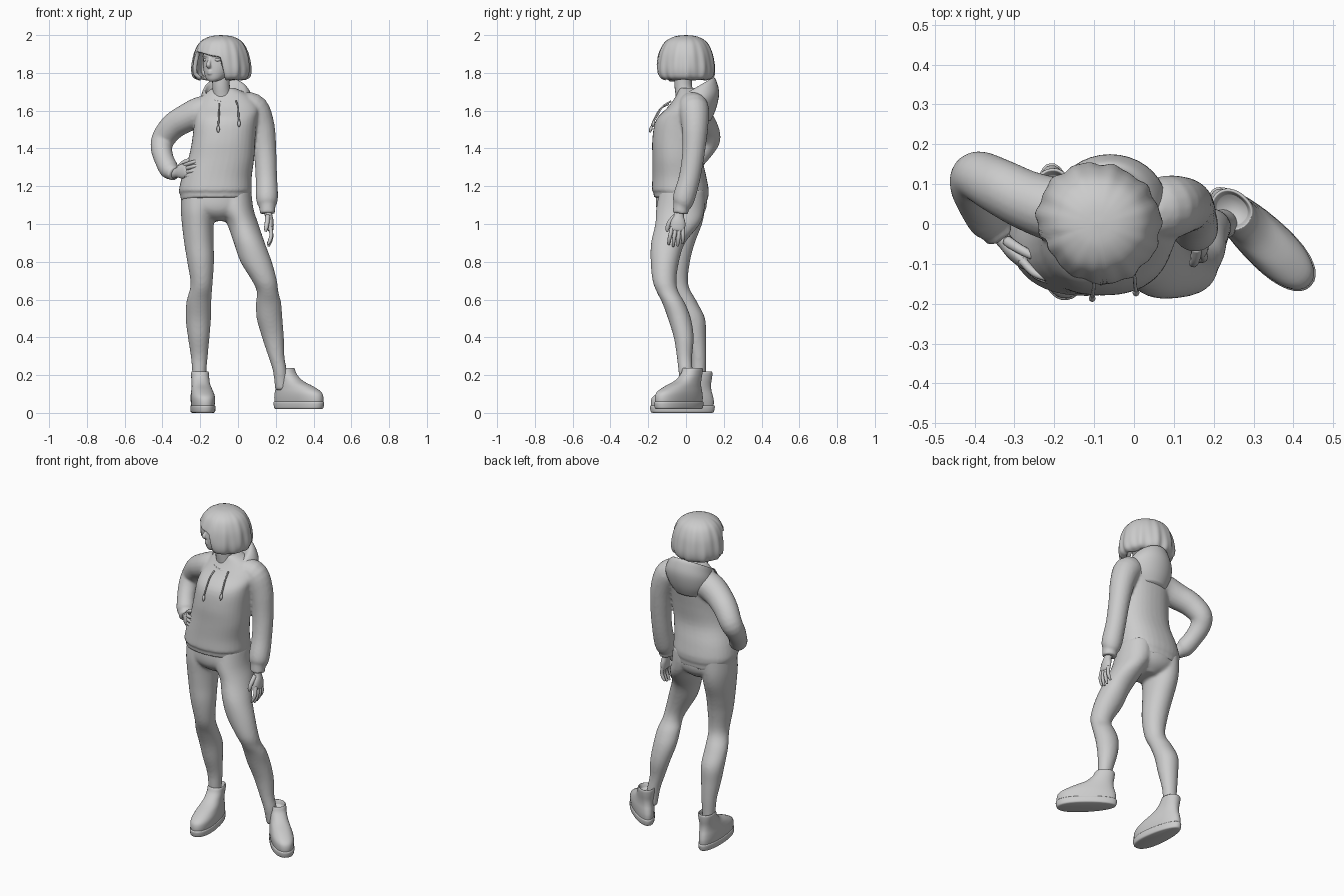
import bpy, bmesh
from math import sin, cos, pi, radians, degrees
from mathutils import Vector as V, Matrix


def spline(rows, n=4):
    """Catmull-Rom through rows of equal length."""
    out = []
    for i in range(len(rows) - 1):
        a, b, c, d = (rows[max(0, min(len(rows) - 1, i + k))] for k in (-1, 0, 1, 2))
        for s in range(n):
            t = s / n
            out.append([0.5 * (2 * q + (r - p) * t + (2 * p - 5 * q + 4 * r - w) * t * t
                        + (3 * q - p - 3 * r + w) * t ** 3) for p, q, r, w in zip(a, b, c, d)])
    return out + [list(rows[-1])]


def flat(rows, seg=36, power=1.0, taper=None):
    """Stacked rings: cx, cy, z, rx, ry, optional tilt about x."""
    rings = []
    for r in spline(rows):
        tilt = radians(r[5]) if len(r) > 5 else 0
        ring = []
        for k in range(seg):
            c, s = cos(2 * pi * k / seg), sin(2 * pi * k / seg)
            c, s = ((abs(v) ** power) * (1 if v > 0 else -1) for v in (c, s))
            y = r[4] * s
            w = 1 - taper * y if taper else 1
            ring.append(V((r[0] + r[3] * c * w, r[1] + y * cos(tilt), r[2] + y * sin(tilt))))
        rings.append(ring)
    return rings


def tube(rows, ref=(0, 1, 0), seg=20):
    """Rings along a path: x, y, z, radius along ref, optional other radius."""
    rows = spline(rows)
    pts = [V(r[:3]) for r in rows]
    rings = []
    for i, r in enumerate(rows):
        t = (pts[min(i + 1, len(pts) - 1)] - pts[max(i - 1, 0)]).normalized()
        u = V(ref)
        u = (u - t * u.dot(t)).normalized()
        v = t.cross(u)
        rings.append([pts[i] + u * r[3] * cos(2 * pi * k / seg) + v * r[-1] * sin(2 * pi * k / seg)
                      for k in range(seg)])
    return rings


def build(name, parts, voxel=0, smooth=5, matrix=Matrix()):
    """Skin every ring set, optionally fuse them into one soft surface."""
    bm = bmesh.new()
    for rings in parts:
        vs = [[bm.verts.new(p) for p in ring] for ring in rings]
        n = len(vs[0])
        for a, b in zip(vs, vs[1:]):
            for k in range(n):
                bm.faces.new((a[k], a[(k + 1) % n], b[(k + 1) % n], b[k]))
        bm.faces.new(vs[0])
        bm.faces.new(vs[-1])
    return finish(name, bm, voxel, smooth, matrix)


def finish(name, bm, voxel=0, smooth=5, matrix=Matrix()):
    bmesh.ops.recalc_face_normals(bm, faces=bm.faces)
    me = bpy.data.meshes.new(name)
    bm.to_mesh(me)
    bm.free()
    me.polygons.foreach_set("use_smooth", [True] * len(me.polygons))
    ob = bpy.data.objects.new(name, me)
    ob.matrix_world = matrix
    bpy.context.collection.objects.link(ob)
    if voxel:
        m = ob.modifiers.new("fuse", 'REMESH')
        m.mode, m.voxel_size, m.use_smooth_shade = 'VOXEL', voxel, True
        m = ob.modifiers.new("soften", 'SMOOTH')
        m.factor, m.iterations = 0.5, smooth
    return ob


# Leggings: pelvis and two legs
pelvis = flat([(-.115, -.025, 1.2, .17, .13), (-.115, -.025, 1.1, .185, .135),
               (-.11, -.025, 1.05, .14, .115), (-.1, -.025, 1.015, .05, .07)])
right_leg = flat([(-.21, -.02, 1.18, .09, .12), (-.213, -.025, 1.08, .09, .125), (-.213, -.03, 1.0, .084, .115),
                  (-.207, -.045, .9, .078, .092), (-.198, -.055, .8, .071, .076), (-.193, -.048, .68, .058, .06),
                  (-.207, -.005, .59, .066, .062), (-.21, .035, .5, .067, .066), (-.208, .05, .4, .057, .056),
                  (-.205, .066, .3, .045, .042), (-.205, .068, .22, .038, .038), (-.205, .068, .12, .035, .035)])
left_leg = flat([(-.02, -.02, 1.18, .09, .12), (-.01, -.03, 1.08, .092, .128), (.025, -.045, 1.0, .083, .118),
                 (.06, -.095, .9, .082, .09), (.096, -.112, .8, .083, .075), (.14, -.114, .7, .066, .063),
                 (.157, -.097, .64, .057, .058), (.162, -.065, .58, .067, .06), (.167, -.035, .5, .068, .061),
                 (.185, -.012, .4, .058, .053), (.203, -.008, .3, .043, .041), (.222, -.002, .22, .037, .038),
                 (.232, .01, .12, .035, .035)])
build("leggings", [pelvis, right_leg, left_leg], voxel=.009, smooth=6)

# Hoodie: torso with both sleeves and gathered cuffs
torso = flat([(-.12, -.03, 1.12, .182, .142, -9), (-.12, -.03, 1.155, .186, .145, -9),
              (-.12, -.03, 1.175, .193, .151, -8), (-.112, -.035, 1.25, .185, .143, -4),
              (-.088, -.045, 1.35, .174, .133), (-.075, -.04, 1.45, .167, .138),
              (-.065, -.022, 1.55, .166, .137), (-.052, .015, 1.62, .165, .11),
              (-.06, .03, 1.68, .125, .082), (-.075, .02, 1.72, .06, .055)], power=.88)
left_sleeve = tube([(.03, .03, 1.625, .075), (.085, .042, 1.605, .08), (.125, .047, 1.51, .07),
                    (.143, .04, 1.38, .06), (.15, .02, 1.25, .057), (.153, -.008, 1.15, .059),
                    (.154, -.018, 1.11, .053), (.155, -.025, 1.09, .043), (.156, -.03, 1.055, .041)])
right_sleeve = tube([(-.1, .03, 1.6, .085), (-.19, .035, 1.595, .082), (-.27, .06, 1.562, .075),
                     (-.34, .095, 1.52, .07), (-.393, .12, 1.455, .063), (-.405, .095, 1.4, .057),
                     (-.39, .05, 1.34, .052), (-.365, .01, 1.29, .052), (-.35, -.01, 1.275, .042),
                     (-.335, -.03, 1.265, .039)], ref=(-.45, -.8, .5))
build("hoodie", [torso, left_sleeve, right_sleeve], voxel=.008, smooth=4)

# Lowered hood with a rolled rim around the neck
build("hood", [flat([(-.07, .06, 1.54, .09, .07, 5), (-.065, .055, 1.585, .125, .105, 12),
                     (-.06, .05, 1.64, .142, .135, 22), (-.062, .042, 1.685, .13, .138, 28),
                     (-.068, .036, 1.71, .112, .13, 30), (-.074, .03, 1.705, .096, .115, 30),
                     (-.08, .02, 1.67, .08, .085, 26), (-.085, .01, 1.63, .06, .055, 15)])])

# Drawstrings with tips
for name, pts in (("right_drawstring", [(-.1, -.09, 1.635), (-.1, -.135, 1.61), (-.102, -.168, 1.555), (-.105, -.182, 1.52)]),
                  ("left_drawstring", [(-.01, -.08, 1.65), (0, -.125, 1.62), (.003, -.155, 1.57), (.005, -.168, 1.55)])):
    end = pts[-1]
    tip = [(end[0], end[1] - .003 * k, end[2] - .012 * k, r) for k, r in enumerate((.004, .008, .008, .003))]
    build(name, [tube([p + (.0045,) for p in pts], ref=(1, 0, 0), seg=8), tube(tip, ref=(1, 0, 0), seg=8)])


# Hands: palm, four curled fingers and a thumb
def hand(name, wrist, d, u, curl):
    w, d, u = V(wrist), V(d).normalized(), V(u)
    u = (u - d * u.dot(d)).normalized()
    n = d.cross(u) * curl

    def at(a, b, c, *r):
        return tuple(w + d * a + u * b + n * c) + r
    parts = [tube([at(-.03, 0, 0, .026, .023), at(.02, 0, 0, .026, .02), at(.055, 0, 0, .038, .02),
                   at(.09, 0, .004, .04, .017), at(.103, 0, .006, .034, .012)], ref=u)]
    for i in range(4):
        o, length = (1.5 - i) * .02, (.078, .085, .08, .064)[i]
        parts.append(tube([at(.085, o * .95, .003, .011), at(.1 + length * .35, o * 1.1, .006, .0105),
                           at(.1 + length * .7, o * 1.2, .018, .0095),
                           at(.098 + length, o * 1.2, .034, .006)], ref=u, seg=10))
    parts.append(tube([at(.025, .02, .005, .014), at(.06, .045, .015, .0125),
                       at(.09, .053, .026, .011), at(.108, .052, .032, .006)], ref=n, seg=10))
    build(name, parts)


hand("left_hand", (.158, -.035, 1.065), (.2, -.12, -1), (0, -1, 0), 1)
hand("right_hand", (-.335, -.03, 1.268), (.62, -.76, .17), (0, 0, 1), -1)

# Shoes: upper and sole sharing one outline
for side, x, y, z, turn in (("right", -.2, .07, 0, 7), ("left", .255, .027, .02, 46)):
    place = Matrix.Translation((x, y, z)) @ Matrix.Rotation(radians(turn), 4, 'Z')
    build(side + "_shoe", [flat([(0, -.09, .02, .055, .165), (0, -.09, .06, .06, .168), (0, -.085, .09, .06, .158),
                                 (0, -.06, .12, .054, .125), (0, -.022, .15, .048, .085), (0, .004, .185, .047, .064),
                                 (0, .013, .212, .047, .057), (0, .013, .217, .04, .05), (0, .013, .19, .034, .04)],
                                power=.9, taper=.9)], matrix=place)
    build(side + "_sole", [flat([(0, -.09, 0, .052, .158), (0, -.09, .006, .06, .168), (0, -.09, .032, .062, .173),
                                 (0, -.09, .04, .058, .168)], power=.9, taper=.9)], matrix=place)

# Neck
build("neck", [tube([(-.08, .01, 1.6, .06), (-.085, -.005, 1.68, .05), (-.09, -.015, 1.74, .046),
                     (-.09, -.01, 1.82, .05)])])

# Head: skull and jaw with nose, lips and brow fused in, turned to one side
turned = Matrix.Translation((-.09, 0, 0)) @ Matrix.Rotation(radians(-32), 4, 'Z')
skull = flat([(0, -.082, 1.755, .02, .018), (0, -.066, 1.768, .043, .043), (0, -.04, 1.795, .064, .075),
              (0, -.018, 1.83, .079, .098), (0, -.006, 1.87, .085, .107), (0, 0, 1.92, .085, .108),
              (0, 0, 1.955, .068, .085), (0, 0, 1.975, .03, .04)])
nose = tube([(0, -.105, 1.885, .009), (0, -.116, 1.862, .01), (0, -.126, 1.842, .014), (0, -.112, 1.832, .012)],
            ref=(1, 0, 0), seg=12)
lips = [tube([(-.024, -.1, h, .004), (0, -.114, h, .009), (.024, -.1, h, .004)], ref=(0, 0, 1), seg=10)
        for h in (1.808, 1.798)]
brows = [tube([(s * .012, -.106, 1.888, .008), (s * .035, -.1, 1.894, .009), (s * .062, -.074, 1.887, .007)],
              ref=(0, 0, 1), seg=10) for s in (-1, 1)]
build("head", [skull, nose] + lips + brows, voxel=.004, smooth=3, matrix=turned)
for s, side in ((-1, "right"), (1, "left")):
    build(side + "_eye", [tube([(s * .019, -.098, 1.868, .004), (s * .036, -.098, 1.869, .0095),
                                (s * .053, -.086, 1.868, .004)], ref=(0, 0, 1), seg=12)], matrix=turned)

# Hair: wavy bob that shortens to a swept fringe over the face
profile = spline([(0, 2.0), (.06, 1.993), (.112, 1.965), (.141, 1.915), (.154, 1.86), (.157, 1.81),
                  (.146, 1.775), (.115, 1.76)], 6)
bm = bmesh.new()
seg, rows, cols = 96, 26, []
for k in range(seg):
    a = 2 * pi * k / seg - pi
    off = max(0, min(1, (abs(degrees(a) + 5) - 34) / 16))
    cut = .47 + .04 * sin(a * 2) + (.53 - .04 * sin(a * 2)) * off * off * (3 - 2 * off)
    cut -= .03 * off * (1 + sin(7 * a))
    col = []
    for j in range(rows):
        s = cut * j / (rows - 1)
        f = s * (len(profile) - 1)
        i = min(int(f), len(profile) - 2)
        r, z = (p + (q - p) * (f - i) for p, q in zip(profile[i], profile[i + 1]))
        r *= 1 + s * (.03 * sin(11 * a + 3 * s) + .02 * sin(19 * a - 2 * s)) + .015 * sin(3 * a + 1)
        col.append(bm.verts.new((r * sin(a), -r * cos(a) * .97, z)))
    cols.append(col)
for k in range(seg):
    a, b = cols[k], cols[(k + 1) % seg]
    for j in range(rows - 1):
        bm.faces.new((a[j], a[j + 1], b[j + 1], b[j]))
bmesh.ops.remove_doubles(bm, verts=bm.verts, dist=.0005)
hair = finish("hair", bm, matrix=turned)
thick = hair.modifiers.new("thickness", 'SOLIDIFY')
thick.thickness, thick.offset = .022, -1
